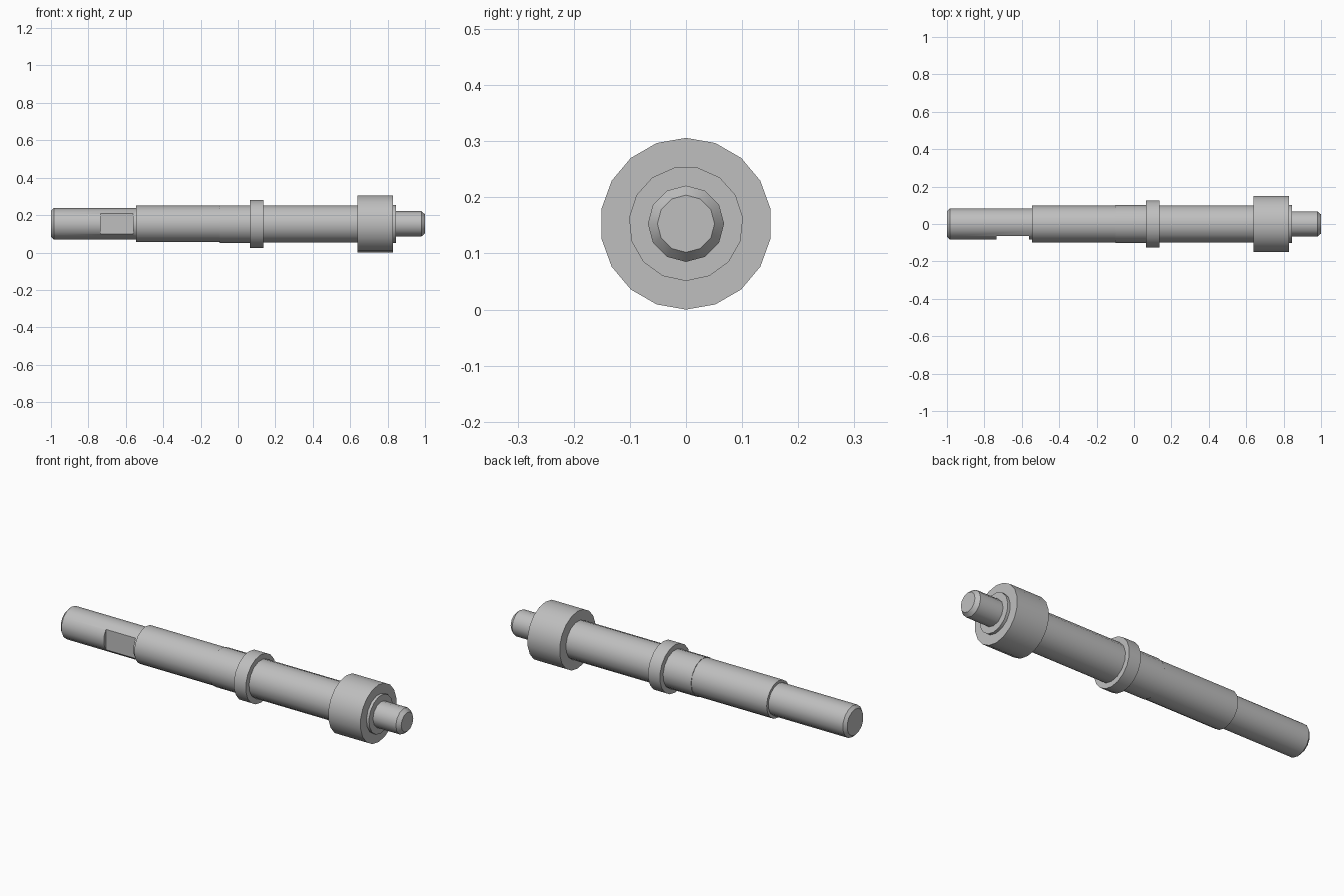
import bpy
import bmesh
from math import sin, cos, pi, radians
from mathutils import Vector

cube = bpy.data.objects.get("Cube")
if cube:
    bpy.data.objects.remove(cube, do_unlink=True)

AXIS_Z = 0.153

steel = bpy.data.materials.new("grey steel")
steel.use_nodes = True
colour = (0.52, 0.52, 0.52, 1)
steel.diffuse_color = colour
steel.node_tree.nodes["Principled BSDF"].inputs["Base Color"].default_value = colour


def turned(name, profile, sides, phase=0.0):
    """Lathe a profile of (x, radius) points round the shaft axis and cap it."""
    bm = bmesh.new()
    rings = []
    for x, r in profile:
        angles = [phase + 2 * pi * i / sides for i in range(sides)]
        rings.append([bm.verts.new((x, r * sin(a), AXIS_Z + r * cos(a))) for a in angles])
    for a, b in zip(rings, rings[1:]):
        for i in range(sides):
            j = (i + 1) % sides
            bm.faces.new((a[i], a[j], b[j], b[i]))
    bm.faces.new(rings[0])
    bm.faces.new(rings[-1])
    bmesh.ops.recalc_face_normals(bm, faces=bm.faces)
    mesh = bpy.data.meshes.new(name)
    bm.to_mesh(mesh)
    bm.free()
    mesh.materials.append(steel)
    obj = bpy.data.objects.new(name, mesh)
    bpy.context.collection.objects.link(obj)
    return obj


def activate(obj):
    bpy.ops.object.select_all(action="DESELECT")
    obj.select_set(True)
    bpy.context.view_layer.objects.active = obj


# Stepped shaft, from the drive end to the pin end
drive_end = turned("drive_end", [(-1, 0.069), (-0.985, 0.084), (-0.545, 0.084)], 14)
parts = [
    drive_end,
    turned("rear_journal", [(-0.545, 0.098), (-0.1, 0.098)], 16),
    turned("middle_journal", [(-0.1, 0.101), (0.065, 0.101)], 15, pi),
    turned("collar", [(0.065, 0.128), (0.135, 0.128)], 18),
    turned("front_journal", [(0.135, 0.1), (0.64, 0.1)], 15, pi),
    turned("large_flange", [(0.64, 0.153), (0.83, 0.153)], 18),
    turned("shoulder", [(0.83, 0.102), (0.845, 0.102)], 15, pi),
    turned("end_pin", [(0.845, 0.068), (0.98, 0.068), (1, 0.051)], 12),
]

# Flat milled into the front of the drive end
bpy.ops.mesh.primitive_cube_add(size=1, location=(-0.648, -0.113, AXIS_Z))
cutter = bpy.context.object
cutter.name = "flat_cutter"
cutter.scale = Vector((0.175, 0.1, 0.2))
cutter.hide_render = True
activate(drive_end)
cut = drive_end.modifiers.new("milled_flat", "BOOLEAN")
cut.operation = "DIFFERENCE"
cut.solver = "EXACT"
cut.object = cutter
bpy.ops.object.modifier_apply(modifier=cut.name)
bpy.data.objects.remove(cutter, do_unlink=True)

# Smooth round the turned surfaces, sharp at the steps
for part in parts:
    activate(part)
    bpy.ops.object.shade_smooth_by_angle(angle=radians(32))
